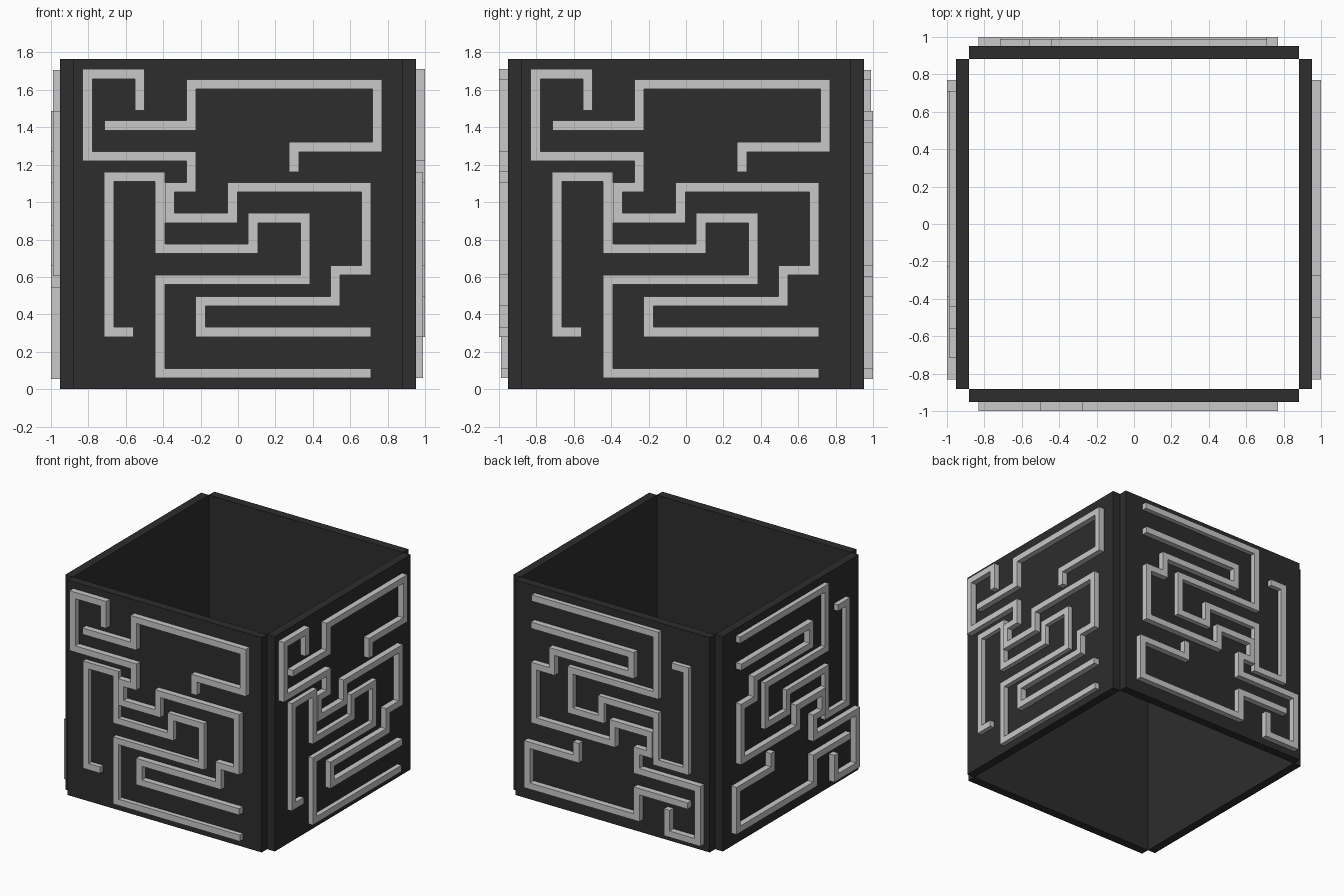
import bpy, bmesh
from mathutils import Vector, Matrix
from math import pi

if "Cube" in bpy.data.objects:
    bpy.data.objects.remove(bpy.data.objects["Cube"])

H = 1.765              # wall height
INNER, OUTER = 0.882, 0.952
HALF = 0.026           # half width of a ridge


def material(name, v):
    m = bpy.data.materials.new(name)
    m.diffuse_color = (v, v, v, 1)
    m.use_nodes = True
    m.node_tree.nodes["Principled BSDF"].inputs["Base Color"].default_value = m.diffuse_color
    return m


dark = material("charcoal", 0.026)
light = material("light grey", 0.58)


def add_object(name, bm, mat, matrix):
    bm.transform(matrix)
    bmesh.ops.recalc_face_normals(bm, faces=bm.faces)
    me = bpy.data.meshes.new(name)
    bm.to_mesh(me)
    bm.free()
    me.materials.append(mat)
    ob = bpy.data.objects.new(name, me)
    bpy.context.collection.objects.link(ob)


def wall(name, matrix):
    bm = bmesh.new()
    bmesh.ops.create_cube(bm, size=1)
    bm.transform(Matrix.Translation((0, -(INNER + OUTER) / 2, H / 2))
                 @ Matrix.Diagonal((2 * INNER, OUTER - INNER, H, 1)))
    add_object(name, bm, dark, matrix)


def ridge(name, start, moves, depth, matrix):
    """Mitred square bar; moves alternate between x and z targets."""
    axis, pts = start[2], [Vector(start[:2])]
    for m in moves:
        p = pts[-1].copy()
        p[axis] = m
        pts.append(p)
        axis = 1 - axis
    dirs = [(b - a).normalized() for a, b in zip(pts, pts[1:])]
    bm = bmesh.new()
    rings = []
    for i, p in enumerate(pts):
        ds = {tuple(d) for d in (dirs[max(i - 1, 0)], dirs[min(i, len(dirs) - 1)])}
        off = sum((Vector((-d[1], d[0])) for d in ds), Vector((0, 0))) * HALF
        rings.append([bm.verts.new((q.x, y, q.y)) for q, y in
                      ((p + off, -OUTER), (p + off, -depth),
                       (p - off, -depth), (p - off, -OUTER))])
    for a, b in zip(rings, rings[1:]):
        for k in range(4):
            n = (k + 1) % 4
            bm.faces.new((a[k], a[n], b[n], b[k]))
    bm.faces.new(rings[0])
    bm.faces.new(rings[-1])
    add_object(name, bm, light, matrix)


# Maze ridges: start x, start z, first axis (0 = x, 1 = z), targets, outer depth
paths = {
    "winding_ridge": ((-0.525, 1.49, 1),
                      (1.685, -0.805, 1.245, -0.25, 1.08, -0.365, 0.915, -0.03, 1.08,
                       0.685, 0.635, 0.52, 0.47, -0.2, 0.305, 0.71), 1.0),
    "upper_ridge": ((-0.715, 1.41, 0), (-0.25, 1.63, 0.745, 1.295, 0.30, 1.16), 1.0),
    "lower_ridge": ((-0.56, 0.305, 0),
                    (-0.69, 1.135, -0.417, 0.75, 0.08, 0.915, 0.36, 0.585,
                     -0.417, 0.085, 0.71), 0.99),
}

# Front and right are upright; back and left are turned upside down
quarter = Matrix.Rotation(pi / 2, 4, 'Z')
flip = Matrix.Translation((0, 0, H)) @ Matrix.Rotation(pi, 4, 'X')
sides = {"front": Matrix.Identity(4), "right": quarter,
         "back": flip, "left": quarter @ flip}

for side, mat in sides.items():
    wall(side + "_wall", mat)
    for name, (start, moves, depth) in paths.items():
        ridge(side + "_" + name, start, moves, depth, mat)
